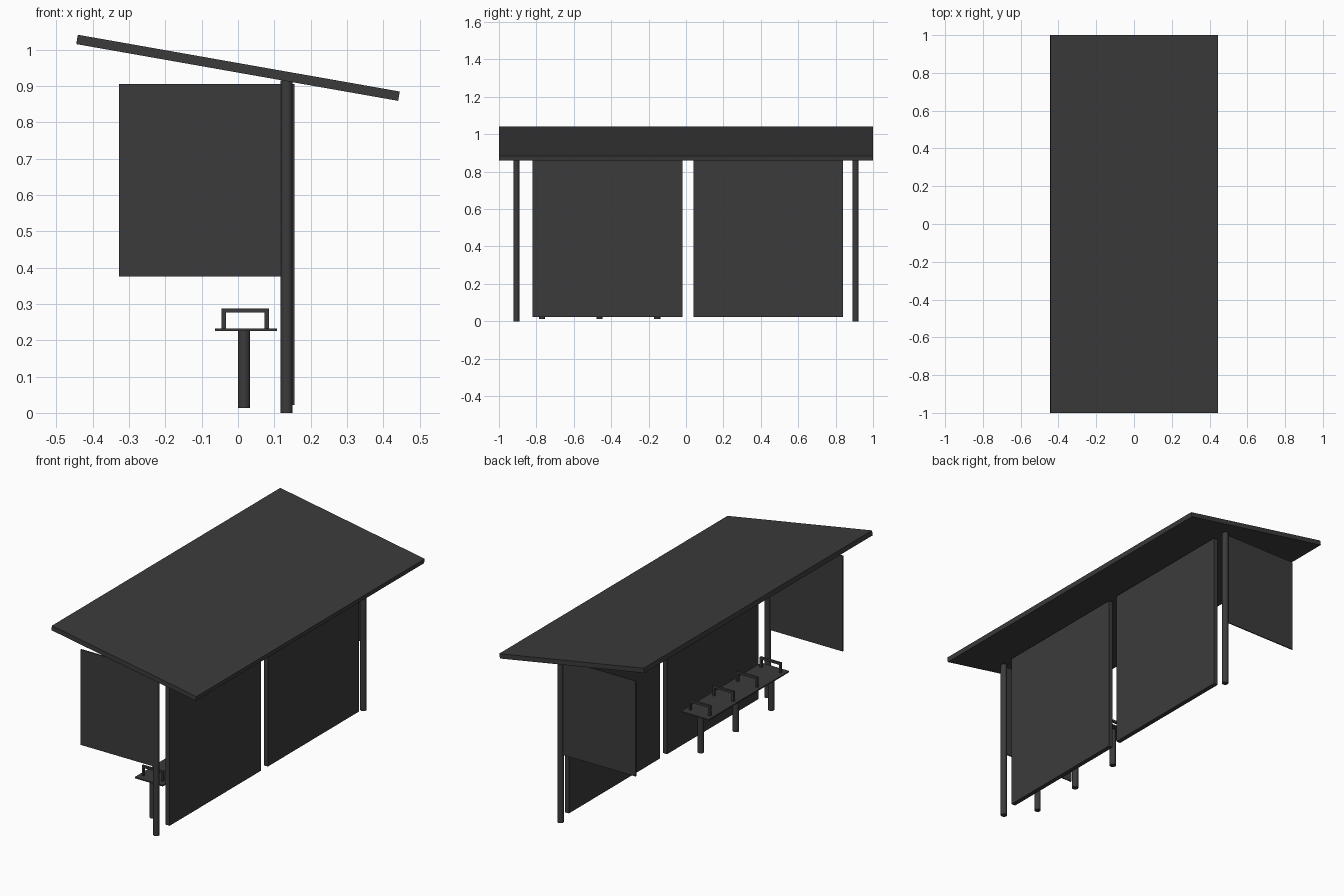
import bpy, math
from mathutils import Vector

cube = bpy.data.objects.get("Cube")
if cube:
    bpy.data.objects.remove(cube, do_unlink=True)

# Single dark metal colour
metal = bpy.data.materials.new("dark_grey_metal")
metal.use_nodes = True
colour = (0.044, 0.044, 0.044, 1)
metal.diffuse_color = colour
metal.node_tree.nodes["Principled BSDF"].inputs["Base Color"].default_value = colour


def finish(obj, name):
    obj.name = name
    obj.data.materials.append(metal)
    return obj


def box(name, low, high):
    """Box between two opposite corners."""
    low, high = Vector(low), Vector(high)
    bpy.ops.mesh.primitive_cube_add(size=1, location=(low + high) / 2)
    obj = bpy.context.object
    obj.scale = high - low
    bpy.ops.object.transform_apply(location=False, rotation=False, scale=True)
    return finish(obj, name)


def pole(name, x, y, bottom, top, radius=0.0165):
    """Round upright tube."""
    bpy.ops.mesh.primitive_cylinder_add(vertices=24, radius=radius, depth=top - bottom,
                                        location=(x, y, (bottom + top) / 2))
    bpy.ops.object.shade_smooth_by_angle()
    return finish(bpy.context.object, name)


POST_X, POST_Y = 0.134, 0.907
LEG_X, BENCH_Y = 0.017, -0.462

# Sloping roof slab
roof = box("roof", (-0.45, -1, -0.013), (0.45, 1, 0.013))
roof.location = (0, 0, 0.95)
roof.rotation_euler.y = math.radians(10)

# Posts and thin side screens at both ends
for side, end in ((-1, "front"), (1, "back")):
    y = side * POST_Y
    pole(end + "_post", POST_X, y, 0, 0.915)
    box(end + "_side_screen", (-0.328, y - 0.003, 0.376), (POST_X, y + 0.003, 0.905))

# Two long wall panels with a gap between them
for name, start in (("front_wall_panel", -0.82), ("back_wall_panel", 0.04)):
    box(name, (0.13, start, 0.022), (0.155, start + 0.8, 0.905))

# Bench seat and legs
box("bench_seat", (-0.063, BENCH_Y - 0.352, 0.225), (0.108, BENCH_Y + 0.352, 0.232))
for i in range(3):
    pole(f"bench_leg_{i + 1}", LEG_X, BENCH_Y + (i - 1) * 0.308, 0.013, 0.228)

# Four armrests, each a square-section hoop
for i in range(4):
    y = BENCH_Y + (i - 1.5) * 0.207
    near, far = y - 0.006, y + 0.006
    box(f"armrest_bar_{i + 1}", (-0.045, near, 0.276), (0.085, far, 0.288))
    for label, x in (("outer", -0.045), ("inner", 0.073)):
        box(f"armrest_{label}_upright_{i + 1}", (x, near, 0.23), (x + 0.012, far, 0.277))
